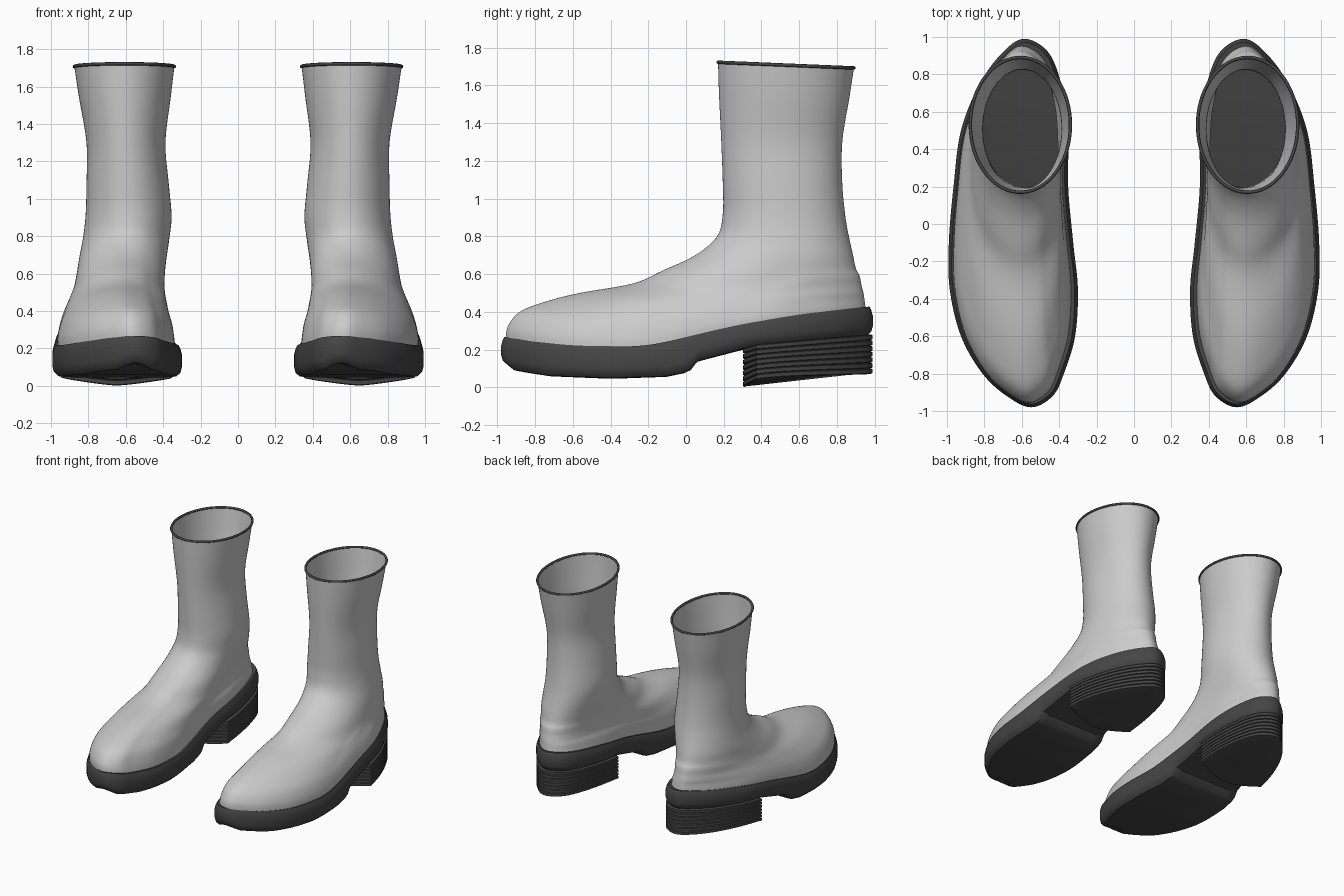
import bpy, bmesh, math

if "Cube" in bpy.data.objects:
    bpy.data.objects.remove(bpy.data.objects["Cube"])

dark = bpy.data.materials.new("dark_rubber")
dark.diffuse_color = (0.06, 0.06, 0.06, 1)
dark.use_nodes = True
dark.node_tree.nodes["Principled BSDF"].inputs["Base Color"].default_value = dark.diffuse_color


def catmull(p0, p1, p2, p3, t):
    return tuple(0.5 * (2 * b + (c - a) * t + (2 * a - 5 * b + 4 * c - d) * t * t
                        + (3 * b - a - 3 * c + d) * t ** 3)
                 for a, b, c, d in zip(p0, p1, p2, p3))


def lerp_keys(keys, y):
    if y <= keys[0][0]:
        return keys[0][1]
    for (a, u), (b, v) in zip(keys, keys[1:]):
        if y <= b:
            return u + (v - u) * (y - a) / (b - a)
    return keys[-1][1]


def inset(pts, d):
    """Move a closed counter-clockwise outline inwards by d."""
    out, n = [], len(pts)
    for i, (x, y) in enumerate(pts):
        ax, ay = pts[i - 1]
        bx, by = pts[(i + 1) % n]
        tx, ty = bx - ax, by - ay
        l = math.hypot(tx, ty) or 1
        out.append((x - ty / l * d, y + tx / l * d))
    return out


def loft(name, rings, caps=None, closed=False, mat=None, angle=35):
    """Skin a stack of closed rings, then mirror it to make the pair."""
    bm = bmesh.new()
    vr = [[bm.verts.new(p) for p in r] for r in rings]
    n = len(rings[0])
    for a, b in zip(vr, vr[1:] + (vr[:1] if closed else [])):
        for i in range(n):
            j = (i + 1) % n
            bm.faces.new((a[i], a[j], b[j], b[i]))
    for r in (vr[0], vr[-1]):
        if caps == "ngon":
            bm.faces.new(r)
        elif caps == "strips":
            for i in range(n // 2):
                q = [r[i], r[i + 1], r[n - i - 1], r[(n - i) % n]]
                bm.faces.new(list(dict.fromkeys(q)))
    bmesh.ops.recalc_face_normals(bm, faces=bm.faces[:])
    me = bpy.data.meshes.new(name)
    bm.to_mesh(me)
    bm.free()
    ob = bpy.data.objects.new(name, me)
    bpy.context.collection.objects.link(ob)
    if mat:
        me.materials.append(mat)
    bpy.ops.object.select_all(action='DESELECT')
    bpy.context.view_layer.objects.active = ob
    ob.select_set(True)
    bpy.ops.object.shade_smooth_by_angle(angle=math.radians(angle))
    m = ob.modifiers.new("pair", 'MIRROR')
    m.use_mirror_merge = False
    return ob


# Footprint: (y, inner x, outer x), toe to heel
stations = [(-.92, .435, .68), (-.8, .375, .81), (-.6, .315, .925), (-.35, .30, .985),
            (-.1, .325, .99), (.2, .352, .965), (.5, .352, .925), (.75, .39, .825),
            (.92, .46, .70)]
ctrl = ([(.55, -.98)] + [(o, y) for y, i, o in stations] + [(.585, .99)]
        + [(i, y) for y, i, o in reversed(stations)])
K, SUB = len(ctrl), 9
outline = [catmull(ctrl[k - 1], ctrl[k], ctrl[(k + 1) % K], ctrl[(k + 2) % K], s / SUB)
           for k in range(K) for s in range(SUB)]
N = len(outline)

top_keys = [(-.98, .275), (-.9, .25), (-.6, .22), (-.25, .215), (-.1, .24), (.1, .29),
            (.3, .335), (.6, .385), (.99, .43)]
low_keys = [(-.99, .125), (-.93, .085), (-.75, .058), (-.4, .045), (-.1, .055), (.025, .08),
            (.05, .13), (.36, .215), (.99, .27)]


def z_top(y):
    return sum(lerp_keys(top_keys, y + d) for d in (-.08, -.04, 0, .04, .08)) / 5


def z_low(y):
    return lerp_keys(low_keys, y)


# Sole with rounded edges, stepped up at the arch
rings = []
for d, from_top, dz in [(.09, 0, 0), (.03, 0, .004), (.008, 0, .025), (0, 0, .055),
                        (0, 1, -.05), (.008, 1, -.02), (.018, 1, 0), (.045, 1, -.003)]:
    rings.append([(p[0], p[1], (z_top(q[1]) if from_top else z_low(q[1])) + dz)
                  for p, q in zip(inset(outline, d), outline)])
loft("sole", rings, caps="strips", mat=dark)

# Stacked heel with a bowed front
back = [p for p in outline if p[1] > .37]
(x0, y0), (x1, y1) = back[-1], back[0]
back += [(x0 + (x1 - x0) * t / 12, y0 + (y1 - y0) * t / 12 - .07 * math.sin(math.pi * t / 12))
         for t in range(1, 12)]
rings = []
LAYERS = 7
for k in range(LAYERS):
    for f, d in [(0, .012), (.15, .002), (.85, .002), (1, .012)]:
        h = (k + f) / LAYERS
        ring = []
        for (x, y), (qx, qy) in zip(inset(back, d), back):
            low = .07 * math.sqrt(max(0, (qy - .3) / .69)) + .2 * (qx - .64) ** 2
            ring.append((x, y, low + h * (z_low(qy) + .01 - low)))
        rings.append(ring)
loft("heel", rings, caps="ngon", mat=dark, angle=25)

# Upper: (footprint share, x inner, x outer, y front, y back, z front, z back)
rows = [(1, .335, .965, -.955, .955, .24, .40),
        (.95, .34, .965, -.945, .95, .32, .43),
        (.9, .35, .95, -.88, .945, .40, .47),
        (.8, .365, .93, -.74, .94, .455, .50),
        (.65, .375, .905, -.56, .93, .50, .54),
        (.5, .385, .88, -.28, .92, .55, .59),
        (.35, .385, .865, -.12, .90, .62, .63),
        (.2, .378, .85, .05, .885, .70, .70),
        (.1, .365, .83, .165, .865, .80, .79),
        (0, .355, .815, .195, .845, .92, .90),
        (0, .37, .81, .195, .828, 1.08, 1.08),
        (0, .388, .81, .187, .828, 1.3, 1.3),
        (0, .36, .85, .175, .865, 1.55, 1.53),
        (0, .34, .875, .17, .89, 1.722, 1.692)]
xs, ys = [p[0] for p in outline], [p[1] for p in outline]
cx, hx = (max(xs) + min(xs)) / 2, (max(xs) - min(xs)) / 2
cy, hy = (max(ys) + min(ys)) / 2, (max(ys) - min(ys)) / 2


def upper_ring(row):
    b, xl, xr, yf, yb, zf, zb = row
    b = min(1, max(0, b))
    ring = []
    for i, (x, y) in enumerate(outline):
        u, v = (x - cx) / hx, max(-1, min(1, (y - cy) / hy))
        e = math.sqrt(1 - v * v) * (1 if i < N / 2 else -1)
        u = b * u + (1 - b) * e
        f = (v + 1) / 2
        sag = z_top(y) - (z_top(-.98) * (1 - f) + z_top(.99) * f)
        ring.append(((xl + xr) / 2 + u * (xr - xl) / 2, yf + (yb - yf) * f,
                     zf + (zb - zf) * f + b * sag))
    return ring


M = len(rows)
samples = [catmull(rows[max(k - 1, 0)], rows[k], rows[k + 1], rows[min(k + 2, M - 1)], s / 5)
           for k in range(M - 1) for s in range(5)] + [rows[-1]]
upper = [upper_ring(r) for r in samples]
loft("upper", upper, angle=60)

# Dark binding round the shaft opening
flat = [(x, y) for x, y, z in upper[-1]]
rings = []
for k in range(8):
    a = 2 * math.pi * k / 8
    rings.append([(p[0], p[1], q[2] + .009 * math.sin(a))
                  for p, q in zip(inset(flat, .009 * math.cos(a)), upper[-1])])
loft("top_binding", rings, closed=True, mat=dark, angle=60)
